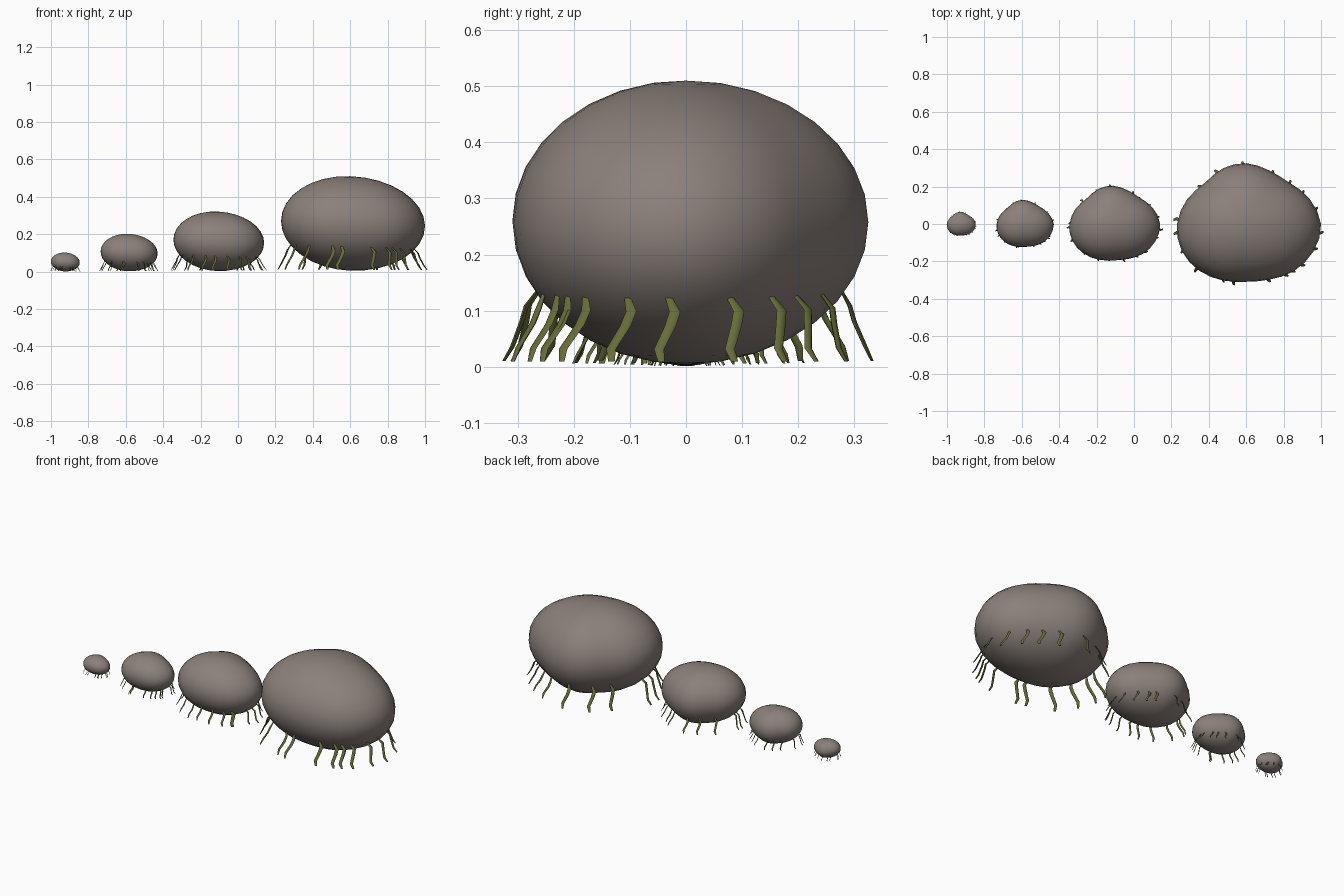
import bpy, bmesh, math, random
from mathutils import Vector

if "Cube" in bpy.data.objects:
    bpy.data.objects.remove(bpy.data.objects["Cube"])

random.seed(4)

def material(name, col):
    m = bpy.data.materials.new(name)
    m.diffuse_color = (*col, 1)
    m.use_nodes = True
    m.node_tree.nodes["Principled BSDF"].inputs["Base Color"].default_value = m.diffuse_color
    return m

STONE = material("warm_grey_stone", (0.26, 0.218, 0.197))
ROOT = material("olive_root", (0.135, 0.15, 0.04))

# Plan outline of the stone: radius every 22.5 degrees
PLAN = [.40, .363, .318, .312, .325, .323, .312, .343,
        .37, .374, .354, .327, .309, .322, .358, .388]
HEIGHT = 0.2525       # vertical half height
MID = 0.2575          # centre height

def plan_radius(a):
    u = (a / math.tau * 16) % 16
    i, t = int(u), u % 1
    p0, p1, p2, p3 = (PLAN[(i + k) % 16] for k in (-1, 0, 1, 2))
    return p1 + 0.5 * t * (p2 - p0 + t * (2*p0 - 5*p1 + 4*p2 - p3 + t * (3*(p1 - p2) + p3 - p0)))

def make_object(name, bm, mat, x, scale):
    bmesh.ops.recalc_face_normals(bm, faces=bm.faces)
    for f in bm.faces:
        f.smooth = True
    me = bpy.data.meshes.new(name)
    bm.to_mesh(me)
    bm.free()
    me.materials.append(mat)
    ob = bpy.data.objects.new(name, me)
    bpy.context.collection.objects.link(ob)
    ob.location.x = x
    ob.scale = (scale,) * 3
    return ob

# Rounded stone: a sphere reshaped to the lumpy outline
def stone(name, x, scale):
    bm = bmesh.new()
    bmesh.ops.create_uvsphere(bm, u_segments=32, v_segments=16, radius=1)
    for v in bm.verts:
        r = plan_radius(math.atan2(v.co.y, v.co.x))
        px, py = v.co.x * r, v.co.y * r
        v.co = (px, py, MID + HEIGHT * v.co.z - 0.035 * px)
    make_object(name, bm, STONE, x, scale)

# One hanging root: flattened tapering tube with a kink
# rows: share of plan radius, sideways offset, height, half width
PATH = [(.85, -.002, .137, .006), (.905, .013, .108, .010), (.93, .005, .08, .010),
        (.99, -.015, .035, .009), (1.03, -.009, .010, .006)]

def add_root(bm, angle, size):
    r = plan_radius(angle)
    out = Vector((math.cos(angle), math.sin(angle), 0))
    side = Vector((-out.y, out.x, 0))
    spread = random.uniform(-.02, .03)
    rings = []
    for i, (f, s, z, w) in enumerate(PATH):
        c = out * r * (f + spread * i / 4) + side * s * size
        c.z = z - 0.035 * c.x * (z / .137)
        rings.append([bm.verts.new(c + side * w * math.cos(k * math.tau / 6)
                                   + out * w * .45 * math.sin(k * math.tau / 6))
                      for k in range(6)])
    for a, b in zip(rings, rings[1:]):
        for k in range(6):
            bm.faces.new((a[k], a[(k + 1) % 6], b[(k + 1) % 6], b[k]))
    bm.faces.new(rings[0])
    bm.faces.new(rings[-1])

ANGLES = [0, 14, 31, 46, 65, 95, 122, 143, 178, 189, 205, 224, 250, 260,
          294, 310, 317, 326, 342, 355][1:]

def roots(name, x, scale, jitter):
    bm = bmesh.new()
    for a in ANGLES:
        add_root(bm, math.radians(a + random.uniform(-jitter, jitter)), random.uniform(.85, 1.1))
    ob = make_object(name, bm, ROOT, x, scale)
    bpy.ops.object.select_all(action='DESELECT')
    ob.select_set(True)
    bpy.context.view_layer.objects.active = ob
    bpy.ops.object.shade_smooth_by_angle(angle=math.radians(40))

# Row of four stones, large to small
for label, x, scale, jitter in (("large", .6, 1, 0), ("medium", -.112, .63, 6),
                                ("small", -.588, .396, 6), ("tiny", -.926, .2, 6)):
    stone(label + "_stone", x, scale)
    roots(label + "_roots", x, scale, jitter)
